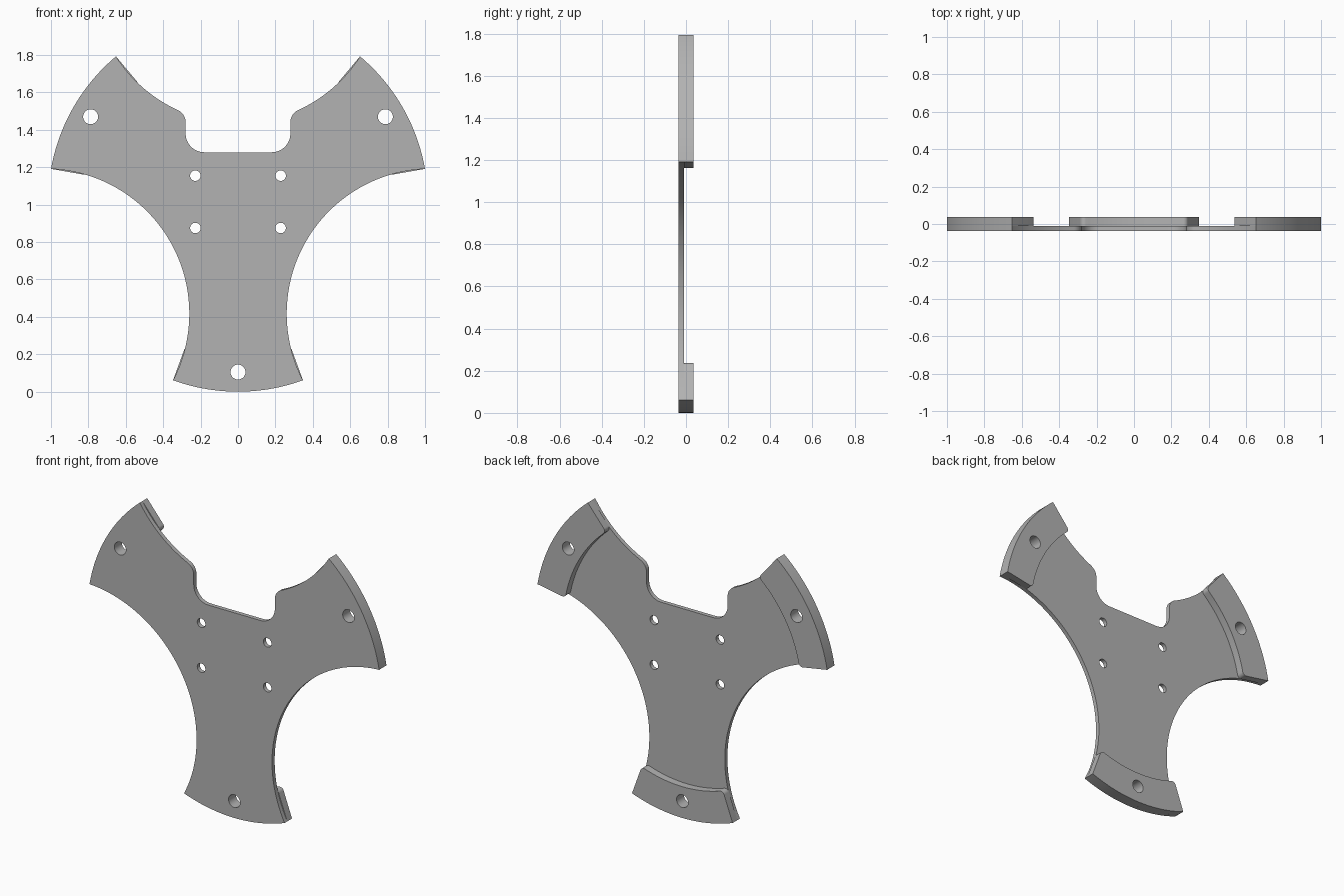
import bpy, bmesh
from math import sin, cos, asin, atan2, sqrt, radians, degrees

if "Cube" in bpy.data.objects:
    bpy.data.objects.remove(bpy.data.objects["Cube"], do_unlink=True)

R = 1.015            # outer radius, also the height of the hub centre
HUB = (0, R)
PAD_IN = 0.82        # inner radius of the raised pads
HALF = 20            # half angle of each arm tip
FRONT, STEP, BACK = -0.0365, -0.0105, 0.0365

grey = bpy.data.materials.new("plain grey")
grey.use_nodes = True
grey.diffuse_color = (0.45, 0.45, 0.45, 1)
grey.node_tree.nodes["Principled BSDF"].inputs["Base Color"].default_value = (0.45, 0.45, 0.45, 1)


def arc(centre, r, a0, a1, n=24):
    """Points along an arc, angles in degrees."""
    angles = [radians(a0 + (a1 - a0) * i / n) for i in range(n + 1)]
    return [(centre[0] + r * cos(a), centre[1] + r * sin(a)) for a in angles]


def polar(r, a):
    return (HUB[0] + r * cos(radians(a)), HUB[1] + r * sin(radians(a)))


def circle(centre, r):
    return arc(centre, r, 0, 360, 32)[:-1]


def slab(name, loops, y0, y1):
    """Extrude an outline with holes, standing in the xz plane."""
    curve = bpy.data.curves.new(name, 'CURVE')
    curve.dimensions = '2D'
    curve.fill_mode = 'BOTH'
    curve.extrude = (y1 - y0) / 2
    for pts in loops:
        clean = [p for i, p in enumerate(pts)
                 if abs(p[0] - pts[i - 1][0]) + abs(p[1] - pts[i - 1][1]) > 1e-5]
        spline = curve.splines.new('POLY')
        spline.points.add(len(clean) - 1)
        for point, (x, z) in zip(spline.points, clean):
            point.co = (x, z, 0, 1)
        spline.use_cyclic_u = True
    obj = bpy.data.objects.new(name, curve)
    bpy.context.collection.objects.link(obj)
    obj.rotation_euler.x = radians(90)
    obj.location.y = (y0 + y1) / 2
    bpy.ops.object.select_all(action='DESELECT')
    obj.select_set(True)
    bpy.context.view_layer.objects.active = obj
    bpy.ops.object.convert(target='MESH')
    obj = bpy.context.object
    bm = bmesh.new()
    bm.from_mesh(obj.data)
    bmesh.ops.remove_doubles(bm, verts=bm.verts, dist=1e-5)
    bmesh.ops.recalc_face_normals(bm, faces=bm.faces)
    bm.to_mesh(obj.data)
    bm.free()
    obj.data.materials.clear()
    obj.data.materials.append(grey)
    bpy.ops.object.shade_smooth_by_angle(angle=radians(30))
    return obj


# Scallops between the arms: all share one radius and distance from the hub
scallop_d = 1.195
tip_u, tip_v = R * cos(radians(40)), R * sin(radians(40))
scallop_r = sqrt((scallop_d - tip_u) ** 2 + tip_v ** 2)
spread = degrees(atan2(tip_v, scallop_d - tip_u))
side_c = polar(scallop_d, -30)
top_c = polar(scallop_d, 90)

# Top notch: rounded shoulder running into a rounded floor corner
notch_x, notch_z, shoulder, corner = 0.28, 1.28, 0.07, 0.1
sx = notch_x + shoulder
drop = sqrt((scallop_r + shoulder) ** 2 - sx ** 2)
meet = degrees(atan2(-drop, sx))

half = arc(HUB, R, -90, -90 + HALF)
half += arc(side_c, scallop_r, 150 + spread, 150 - spread, 48)
half += arc(HUB, R, 30 - HALF, 30 + HALF, 32)
half += arc(top_c, scallop_r, -90 + spread, meet)
half += arc((sx, top_c[1] - drop), shoulder, meet + 180, 180, 12)
half += arc((notch_x - corner, notch_z + corner), corner, 0, -90, 12)
outline = half + [(-x, z) for x, z in reversed(half[1:])]

# Thin front plate with mounting holes
arms = {"bottom": -90, "left": 30, "right": 150}
tip_hole = {k: circle(polar(0.91, a), 0.04) for k, a in arms.items()}
small = [circle((sx_ * 0.228, R + sz * 0.14), 0.028) for sx_ in (-1, 1) for sz in (-1, 1)]
slab("front_plate", [outline] + list(tip_hole.values()) + small, FRONT, STEP)

# Raised pads behind each arm tip, inner corners rounded
f = 0.025
inset = degrees(asin(f / (PAD_IN + f)))
for name, a in arms.items():
    lo, hi = a - HALF, a + HALF
    pad = arc(HUB, R, lo, hi, 32)
    pad += arc(polar(PAD_IN + f, hi - inset), f, hi + 90, hi - inset + 180, 8)
    pad += arc(HUB, PAD_IN, hi - inset, lo + inset, 32)
    pad += arc(polar(PAD_IN + f, lo + inset), f, lo + inset - 180, lo - 90, 8)
    slab(name + "_arm_pad", [pad, tip_hole[name]], STEP, BACK)
